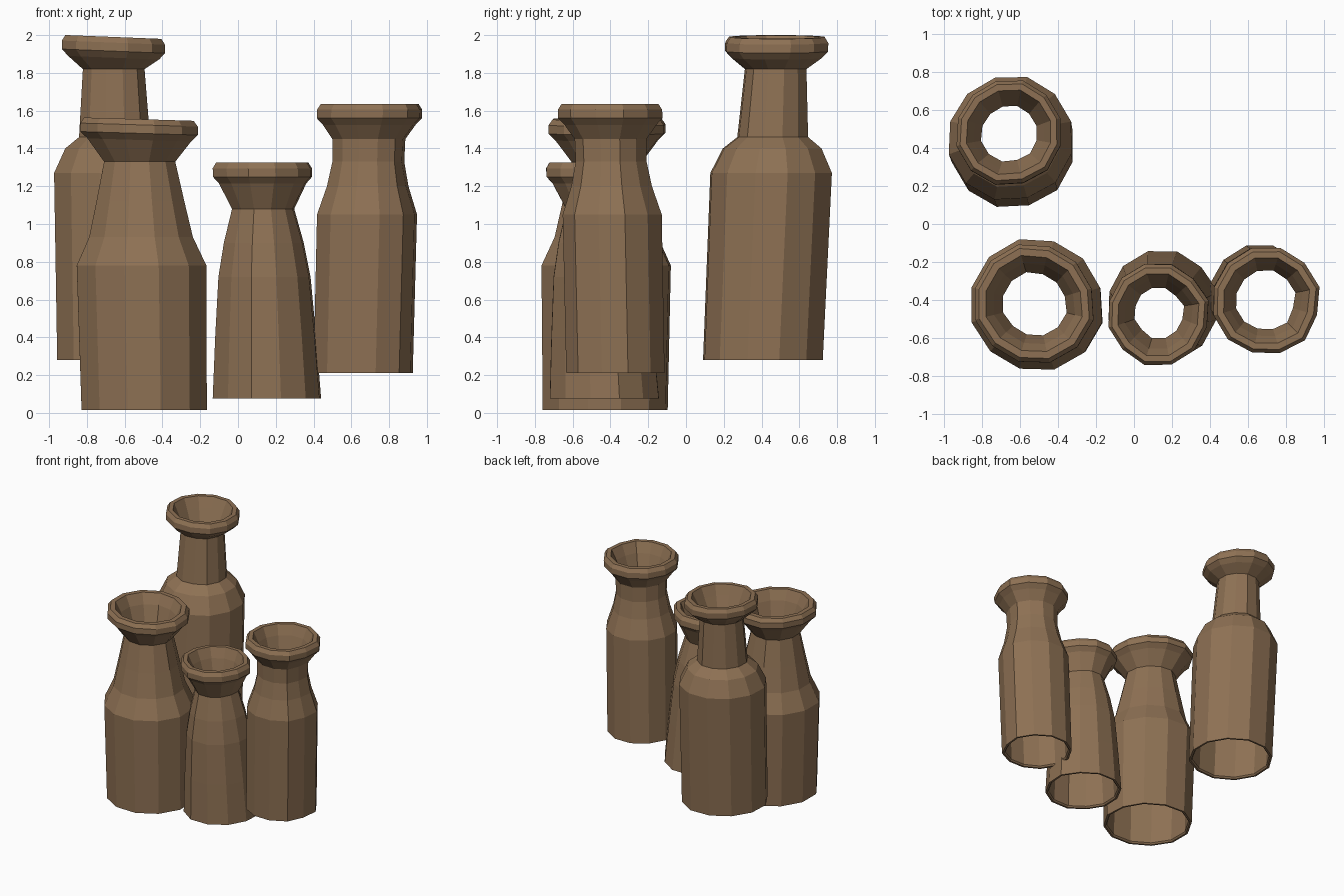
import bpy, bmesh, math, random
from mathutils import Vector

cube = bpy.data.objects.get("Cube")
if cube:
    bpy.data.objects.remove(cube, do_unlink=True)

random.seed(4)
SIDES = 12
WALL = 0.025

clay = bpy.data.materials.new("brown_clay")
clay.use_nodes = True
colour = (0.27, 0.165, 0.088, 1)
clay.diffuse_color = colour
clay.node_tree.nodes["Principled BSDF"].inputs["Base Color"].default_value = colour


def bottle(name, base, top, body, lip_r, lip_z, bore, tilt):
    """Lathe a leaning bottle: outer body, rolled lip, funnel and inner wall."""
    foot_z, neck = body[0][0], body[-1]
    rim_z = lip_z + 0.09
    lip = [(lip_z - 0.02, lip_r * 0.88), (lip_z + 0.015, lip_r), (lip_z + 0.06, lip_r),
           (rim_z, lip_r * 0.93), (rim_z, lip_r * 0.81)]
    funnel = [(lip_z + 0.01, lip_r * 0.68), (neck[0], bore)]
    inner = [(z + 0.01, r - WALL) for z, r in reversed(body[1:-1])]
    foot = [(foot_z + 0.012, body[0][1] - WALL), (foot_z, body[0][1] - WALL * 0.6)]
    profile = body + lip + funnel + inner + foot

    bm = bmesh.new()
    rings = []
    wobble = [random.uniform(-0.008, 0.008) for _ in range(SIDES)]
    for z, r in profile:
        centre = Vector(base).lerp(Vector(top), (z - foot_z) / (rim_z - foot_z))
        ring = []
        for i in range(SIDES):
            a = math.tau * (i + 0.5) / SIDES
            rr = r * 1.015 + wobble[i]
            dx, dy = rr * math.cos(a), rr * math.sin(a)
            lean = tilt * dx if z > neck[0] + 0.02 else 0
            ring.append(bm.verts.new((centre.x + dx, centre.y + dy, z + lean)))
        rings.append(ring)
    # join each ring to the next, the last one back to the foot
    for k, ring in enumerate(rings):
        after = rings[(k + 1) % len(rings)]
        for i in range(SIDES):
            j = (i + 1) % SIDES
            bm.faces.new((ring[i], ring[j], after[j], after[i]))
    bmesh.ops.recalc_face_normals(bm, faces=bm.faces)

    mesh = bpy.data.meshes.new(name)
    bm.to_mesh(mesh)
    bm.free()
    mesh.materials.append(clay)
    obj = bpy.data.objects.new(name, mesh)
    bpy.context.collection.objects.link(obj)
    return obj


bottles = [
    bottle("tall_back_bottle", (-0.635, 0.41), (-0.655, 0.485),
           [(0.28, 0.322), (1.27, 0.327), (1.4, 0.265), (1.46, 0.19), (1.82, 0.165)],
           0.277, 1.9, 0.148, -0.04),
    bottle("wide_left_bottle", (-0.497, -0.43), (-0.525, -0.42),
           [(0.015, 0.333), (0.78, 0.345), (0.93, 0.275), (1.12, 0.232), (1.33, 0.187)],
           0.312, 1.465, 0.165, -0.03),
    bottle("short_middle_bottle", (0.15, -0.43), (0.125, -0.475),
           [(0.075, 0.29), (0.4, 0.27), (0.72, 0.246), (0.9, 0.213), (1.08, 0.165)],
           0.265, 1.235, 0.13, 0),
    bottle("right_bottle", (0.66, -0.378), (0.695, -0.407),
           [(0.21, 0.264), (1.05, 0.266), (1.2, 0.216), (1.33, 0.19), (1.45, 0.193)],
           0.28, 1.545, 0.155, 0),
]

# soft shading over the faceted walls
for obj in bpy.context.view_layer.objects:
    obj.select_set(obj in bottles)
bpy.context.view_layer.objects.active = bottles[0]
bpy.ops.object.shade_smooth_by_angle(angle=math.radians(50))
